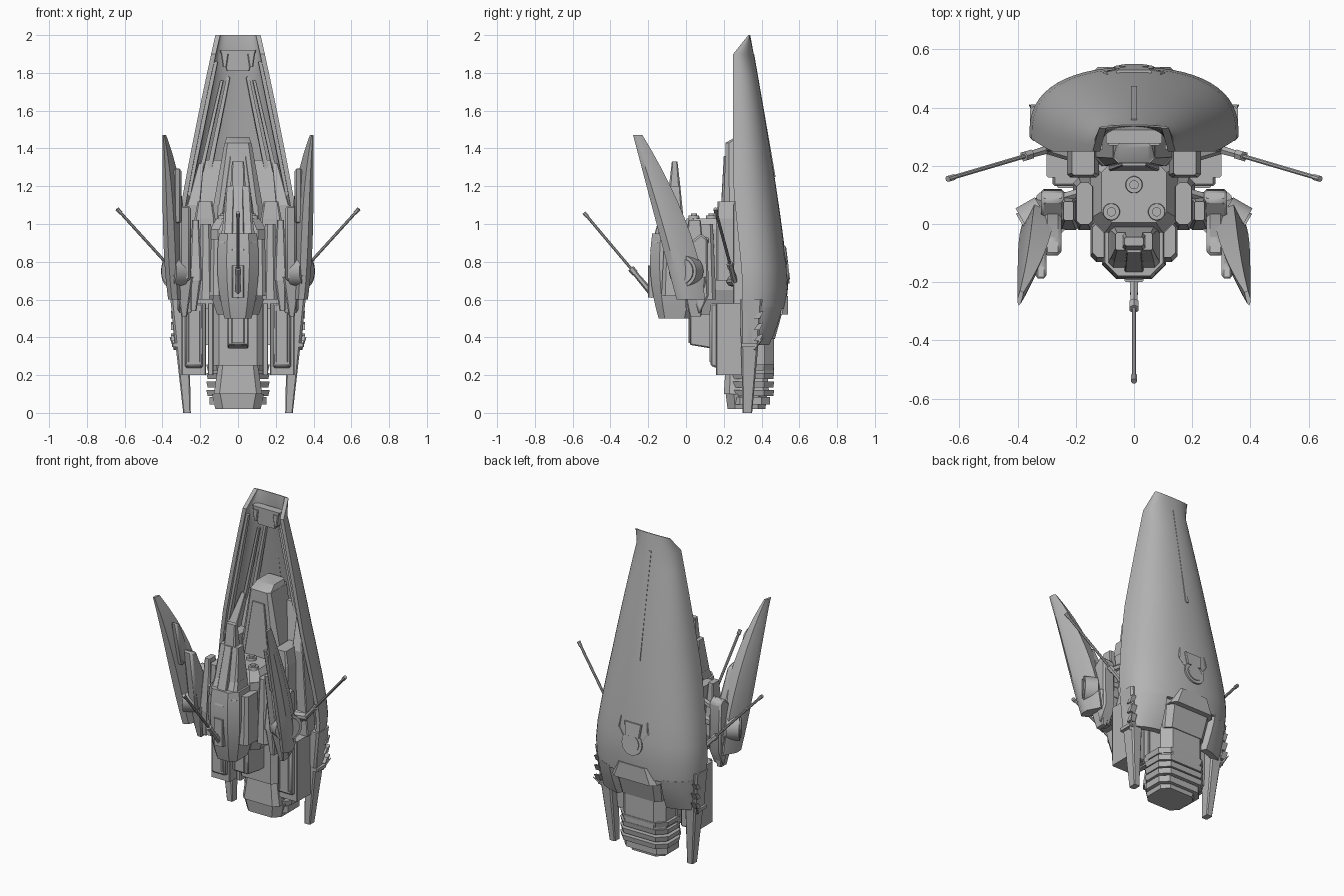
import bpy, bmesh, math
from mathutils import Vector

default_cube = bpy.data.objects.get("Cube")
if default_cube:
    bpy.data.objects.remove(default_cube, do_unlink=True)

grey = (.45, .45, .45, 1)
hull_grey = bpy.data.materials.new("hull grey")
hull_grey.use_nodes = True
hull_grey.diffuse_color = grey
hull_grey.node_tree.nodes["Principled BSDF"].inputs["Base Color"].default_value = grey


def loft(name, rings, mirror=False, bevel=0):
    """Skin closed rings of equal length, cap both ends, optionally mirror."""
    bm = bmesh.new()
    rows = [[bm.verts.new(point) for point in ring] for ring in rings]
    count = len(rows[0])
    for low, high in zip(rows, rows[1:]):
        for i in range(count):
            j = (i + 1) % count
            bm.faces.new((low[i], low[j], high[j], high[i]))
    bm.faces.new(rows[0])
    bm.faces.new(rows[-1])
    bmesh.ops.recalc_face_normals(bm, faces=bm.faces)
    mesh = bpy.data.meshes.new(name)
    bm.to_mesh(mesh)
    bm.free()
    mesh.materials.append(hull_grey)
    part = bpy.data.objects.new(name, mesh)
    bpy.context.collection.objects.link(part)
    bpy.ops.object.select_all(action='DESELECT')
    part.select_set(True)
    bpy.context.view_layer.objects.active = part
    bpy.ops.object.shade_smooth_by_angle(angle=math.radians(35))
    if bevel:
        modifier = part.modifiers.new("Bevel", 'BEVEL')
        modifier.width, modifier.segments = bevel, 1
    if mirror:
        part.modifiers.new("Mirror", 'MIRROR')


def octagon(center, half, cut):
    """Horizontal rectangle with chamfered corners."""
    (cx, cy, z), (hx, hy) = center, half
    ring = []
    for sx, sy in ((-1, -1), (1, -1), (1, 1), (-1, 1)):
        along_x = (cx + sx * (hx - cut), cy + sy * hy, z)
        along_y = (cx + sx * hx, cy + sy * (hy - cut), z)
        ring += [along_y, along_x] if sx * sy > 0 else [along_x, along_y]
    return ring


def block(name, x, y, z, top=(1, 1), shift=(0, 0), cut=.005, **options):
    """Tapered box: x is a range or a half width, top scales and shifts the upper end."""
    left, right = x if isinstance(x, tuple) else (-x, x)
    cx, cy = (left + right) / 2, (y[0] + y[1]) / 2
    hx, hy = (right - left) / 2, (y[1] - y[0]) / 2
    upper = (cx + shift[0], cy + shift[1], z[1])
    loft(name, [octagon((cx, cy, z[0]), (hx, hy), cut),
                octagon(upper, (hx * top[0], hy * top[1]), cut * min(top))], **options)


def plate(name, profile, x, **options):
    """Side outline in y and z, extruded along x."""
    loft(name, [[(side, y, z) for y, z in profile] for side in x], **options)


def rod(name, start, end, radius, end_radius=None, sides=8, **options):
    start, end = Vector(start), Vector(end)
    turn = (end - start).to_track_quat('Z', 'Y')
    rings = []
    for center, size in ((start, radius), (end, end_radius or radius)):
        angles = [math.tau * (i + .5) / sides for i in range(sides)]
        rings.append([center + turn @ Vector((size * math.cos(a), size * math.sin(a), 0)) for a in angles])
    loft(name, rings, **options)


def spread(start, end, steps):
    return [start + (end - start) * i / steps for i in range(steps + 1)]


def shell_ring(z, thick, first=-90, last=90):
    """Curved wall that narrows upward and tucks in below its widest level."""
    rise = max(0, (z - .7) / 1.3) ** 1.2
    tuck = max(0, .65 - z)
    width = .36 - .24 * rise - .08 * tuck
    back = .54 - .2 * rise - .8 * tuck ** 1.8
    front = max(.25, min(.3, .37 - z / 10)) + max(0, z - 1.9) * .8
    outer, inner = [], []
    for angle in spread(first, last, 28):
        s, c = math.sin(math.radians(angle)), max(0, math.cos(math.radians(angle)))
        bend_x, bend_y = math.copysign(abs(s) ** .9, s), c ** .75
        outer.append((width * bend_x, front + (back - front) * bend_y, z))
        depth = max(.005, back - thick - front)
        inner.append(((width - thick) * bend_x, front + depth * bend_y, z))
    return outer + inner[::-1]


# Tall curved back shell, open at the front, and the skirt under it
loft("back_shell", [shell_ring(z, .025) for z in spread(.55, 1.9, 12) + [2]])
loft("shell_skirt", [shell_ring(z, .04, 28, 90) for z in spread(.36, .56, 4)], mirror=True)
block("skirt_hump", x=.14, y=(.36, .47), z=(.39, .52), top=(1.1, 1.3), shift=(0, .02), cut=.03)
block("hump_cap", x=.155, y=(.36, .54), z=(.52, .62), top=(.7, 1), cut=.03)
block("tail_fin", x=(.25, .29), y=(.3, .35), z=(0, .6), top=(2.4, 2.4), shift=(.04, .02), mirror=True)

# Side vents with barbs
for z in (.38, .44, .5):
    plate("vent_slat", [(.36, z), (.39, z), (.41, z + .04), (.38, z + .03)], x=(.32, .355), mirror=True)
rod("vent_barb", (.33, .36, .34), (.36, .41, .4), .012, .002, sides=4, mirror=True)
block("vent_base", x=(.3, .35), y=(.29, .38), z=(.35, .37), mirror=True)

# Back seam, round hatch and its prongs
plate("back_seam", [(.474, 1.25), (.361, 1.9), (.34, 1.9), (.44, 1.25)], x=(-.01, .01))
rod("hatch_rim", (0, .5, .75), (0, .54, .755), .07, sides=28)
rod("hatch_cap", (0, .5, .75), (0, .545, .755), .05, sides=28)
block("hatch_plate", x=.05, y=(.5, .54), z=(.8, .88), top=(1.2, 1), shift=(0, -.01))
for start, end in (((.06, .53, .78), (.1, .52, .83)), ((.1, .52, .83), (.09, .51, .9))):
    rod("hatch_prong", start, end, .006, sides=4, mirror=True)

# Inside of the shell: clasp, ridges and layered collars
block("top_clasp", x=.06, y=(.28, .34), z=(1.81, 1.92), top=(1.6, .8), shift=(0, -.01))
block("clasp_hook", x=(.06, .08), y=(.27, .31), z=(1.83, 1.9), top=(2, 1), mirror=True)
rod("inner_ridge", (.05, .35, 1.78), (.19, .37, 1.1), .012, .02, sides=4, mirror=True)
rod("middle_ridge", (.085, .33, 1.76), (.235, .35, 1.1), .01, .016, sides=4, mirror=True)
rod("edge_ridge", (.115, .265, 1.86), (.265, .285, 1.15), .012, .02, sides=4, mirror=True)
block("inner_collar", x=.28, y=(.31, .41), z=(.55, 1.1), top=(.88, .9), cut=.03)
block("upper_collar", x=.245, y=(.31, .4), z=(1.1, 1.34), top=(.75, .3), shift=(0, .02), cut=.02)
block("side_collar", x=(.24, .31), y=(.25, .33), z=(.58, 1.1), top=(.9, 1), shift=(-.03, 0), mirror=True)
block("collar_tip", x=(.2, .27), y=(.25, .33), z=(1.1, 1.32), top=(.4, .5), shift=(-.04, .06), mirror=True)
block("central_spine", x=.15, y=(.2, .42), z=(.9, 1.1), top=(.87, 1), cut=.03)
block("spine_top", x=.13, y=(.2, .4), z=(1.1, 1.43), top=(.55, .95), shift=(0, .005), cut=.03)
block("spine_tip", x=.07, y=(.21, .39), z=(1.43, 1.46), top=(.85, .7), shift=(0, .025), cut=.02)
block("spine_face", x=.09, y=(.18, .25), z=(1, 1.36), top=(.45, 1), shift=(0, .02))
block("shoulder_block", x=(.12, .23), y=(.16, .32), z=(.7, 1.03), cut=.01, mirror=True)
block("shoulder_cap", x=(.12, .23), y=(.16, .32), z=(1.03, 1.12), top=(.7, .9), cut=.01, mirror=True)

# Torso with round knobs on its top
block("lower_torso", x=.11, y=(.02, .32), z=(.52, .65), top=(1.4, 1.1), cut=.04)
block("torso", x=.155, y=(-.03, .3), z=(.65, .97), cut=.05)
block("torso_top", x=.15, y=(-.03, .25), z=(.97, 1.03), top=(.75, .75), cut=.05)
for x, y in ((0, .135), (.078, .042), (-.078, .042)):
    rod("torso_knob", (x, y, .97), (x, y, 1.045), .036, .028, sides=20)
    rod("knob_cap", (x, y, 1), (x, y, 1.055), .016, sides=12)
block("flank_panel", x=(.13, .21), y=(-.02, .16), z=(.6, 1), top=(.7, .8), cut=.02, mirror=True)
plate("belly_slab", [(.02, .6), (.02, .36), (.14, .34), (.2, .34), (.2, .6)], x=(-.055, .055), bevel=.006)
block("belly_inset", x=.035, y=(.012, .05), z=(.37, .56))
block("waist", x=.13, y=(.18, .42), z=(.25, .58), cut=.03)
block("waist_rail", x=(.13, .16), y=(.21, .32), z=(.2, .58), mirror=True)
plate("side_box", [(.13, .58), (.13, .25), (.26, .2), (.32, .2), (.32, .58)], x=(.185, .28),
      bevel=.008, mirror=True)
block("box_frame", x=(.17, .3), y=(.16, .3), z=(.2, .58), mirror=True)
block("box_panel", x=(.2, .265), y=(.124, .14), z=(.27, .54), mirror=True)

# Main thruster with stepped rings
block("thruster_neck", x=.15, y=(.26, .465), z=(.2, .42), cut=.05)
for z in spread(.09, .225, 3):
    block("thruster_ring", x=.16, y=(.25, .462), z=(z, z + .032), top=(1.05, 1.05), cut=.05)
block("thruster_lip", x=.15, y=(.24, .445), z=(.045, .085), cut=.045)
block("thruster_core", x=.12, y=(.22, .42), z=(.02, .1), top=(1.15, 1.1), cut=.04)
block("thruster_front", x=.128, y=(.2, .44), z=(.1, .27), top=(.8, .9), cut=.03)

# Front pod swelling towards its middle, with an upright crest
pod_rings = []
for step in spread(0, 1, 8):
    swell = math.sin(math.pi * (.2 + .45 * step)) ** .8
    pod_rings.append(octagon((0, -.06, .5 + .45 * step), (.11 * swell, .13 * swell), .05 * swell))
loft("front_pod", pod_rings)
block("pod_cheek", x=(.08, .15), y=(-.13, .02), z=(.62, .92), top=(.8, .8), cut=.02, mirror=True)
block("crest_base", x=.095, y=(-.17, .01), z=(.9, 1), top=(.85, .65), shift=(0, .01), cut=.02)
block("crest", x=.08, y=(-.13, -.01), z=(1, 1.2), top=(.8, .5), shift=(0, .01), cut=.012)
block("crest_tip", x=.04, y=(-.09, -.03), z=(1.2, 1.33), top=(.8, .5), cut=.01)
block("crest_ridge", x=.035, y=(-.19, -.1), z=(.86, 1.2), top=(.7, .4), shift=(0, .065))
block("gun_mount", x=.032, y=(-.2, -.15), z=(.61, .78))


# Slender guns
def gun(base, tip, **options):
    base, tip = Vector(base), Vector(tip)
    rod("gun_base", base, base.lerp(tip, .3), .018, .013, sides=6, **options)
    rod("gun_collar", base.lerp(tip, .27), base.lerp(tip, .33), .018, sides=6, **options)
    rod("gun_barrel", base.lerp(tip, .3), tip, .008, **options)
    rod("gun_muzzle", base.lerp(tip, .95), tip, .011, **options)


gun((0, -.17, .62), (0, -.54, 1.06))
gun((.25, .27, .65), (.64, .155, 1.08), mirror=True)
rod("gun_pivot", (.2, .24, .7), (.3, .27, .7), .03, sides=10, mirror=True)

# Side blades sweeping forward as they rise and narrow
blade_rings = []
for rise in spread(0, 1, 10):
    front, back = -.05 - .23 * rise, .1 - .33 * rise ** 1.6
    inner, outer = .27 + .11 * rise ** 3, .4 - .03 * (1 - rise) ** 4
    blade_rings.append([(inner + (outer - inner) * across, front + (back - front) * along, .6 + .87 * rise)
                        for across, along in ((.8, 0), (1, .2), (1, .5), (.6, 1), (0, .9), (.2, .5), (.5, .1))])
loft("side_blade", blade_rings, mirror=True)
rod("blade_disc_rim", (.3, .02, .75), (.366, -.018, .75), .083, sides=32, mirror=True)
rod("blade_disc", (.3, .02, .75), (.373, -.022, .75), .066, sides=32, mirror=True)

# Blade frame, joint and lower claws
plate("blade_frame", [(.02, .9), (.08, .95), (.115, .92), (.12, .62), (.07, .52), (.04, .62)],
      x=(.24, .32), bevel=.01, mirror=True)
plate("blade_rib", [(-.11, 1.1), (-.05, 1.08), (.06, .86), (.06, .7), (-.05, .7)],
      x=(.25, .31), bevel=.012, mirror=True)
plate("upper_rib", [(-.19, 1.3), (-.14, 1.27), (-.04, 1.04), (-.12, 1)], x=(.3, .34), bevel=.01, mirror=True)
block("lower_claw", x=(.27, .3), y=(.02, .08), z=(.51, .72), top=(3.3, 2.3), shift=(0, -.01), mirror=True)
block("inner_claw", x=(.22, .25), y=(0, .05), z=(.54, .7), top=(2, 2.4), shift=(-.01, .02), mirror=True)
block("claw_top", x=(.19, .26), y=(-.02, .11), z=(.7, 1.02), top=(.5, .5), cut=.01, mirror=True)
rod("arm_joint", (.1, .07, .8), (.28, .06, .78), .045, sides=10, mirror=True)
rod("arm_strut", (.14, .12, .95), (.28, .08, .86), .018, sides=6, mirror=True)
